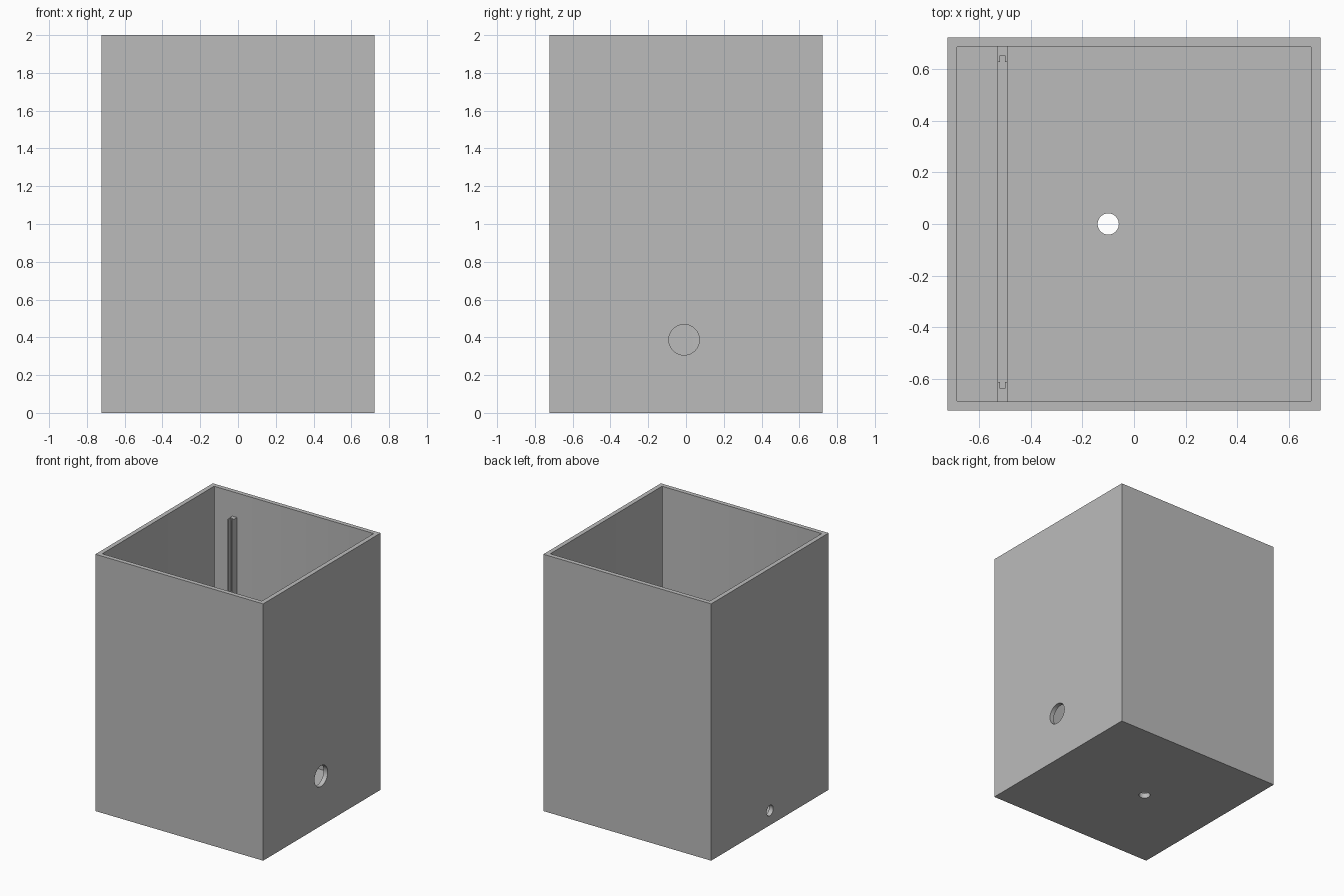
import bpy
import bmesh
from math import pi
from mathutils import Matrix, Vector

if "Cube" in bpy.data.objects:
    bpy.data.objects.remove(bpy.data.objects["Cube"], do_unlink=True)

OUTER, INNER, HEIGHT, FLOOR = 0.723, 0.688, 2.0, 0.04
RAIL_X, RAIL_HALF, RAIL_TOP = -0.51, 0.02, 1.81

grey = bpy.data.materials.new("plain grey")
grey.use_nodes = True
grey.diffuse_color = (0.5, 0.5, 0.5, 1)
grey.node_tree.nodes["Principled BSDF"].inputs["Base Color"].default_value = (0.5, 0.5, 0.5, 1)


def add_object(name, bm):
    bmesh.ops.recalc_face_normals(bm, faces=bm.faces)
    mesh = bpy.data.meshes.new(name)
    bm.to_mesh(mesh)
    bm.free()
    mesh.materials.append(grey)
    obj = bpy.data.objects.new(name, mesh)
    bpy.context.collection.objects.link(obj)
    return obj


def box(name, low, high, corner=0):
    low, high = Vector(low), Vector(high)
    bm = bmesh.new()
    size = Matrix.Diagonal((*(high - low), 1))
    bmesh.ops.create_cube(bm, size=1, matrix=Matrix.Translation((low + high) / 2) @ size)
    if corner:
        upright = [e for e in bm.edges if abs(e.verts[0].co.z - e.verts[1].co.z) > 0.1]
        bmesh.ops.bevel(bm, geom=upright, offset=corner, segments=3, profile=0.5, affect='EDGES')
    return add_object(name, bm)


def drill(name, centre, radius, sideways):
    bm = bmesh.new()
    turn = Matrix.Rotation(pi / 2 if sideways else 0, 4, 'Y')
    bmesh.ops.create_cone(bm, cap_ends=True, segments=48, radius1=radius, radius2=radius,
                          depth=0.2, matrix=Matrix.Translation(centre) @ turn)
    return add_object(name, bm)


def rail(name, side, tip):
    # Upright rail with a slot along its inner edge
    wall, slot = INNER + 0.01, tip + 0.026
    half = [(RAIL_HALF, wall), (RAIL_HALF, tip), (0.01, tip), (0.01, slot)]
    outline = half + [(-x, y) for x, y in reversed(half)]
    bm = bmesh.new()
    face = bm.faces.new([bm.verts.new((RAIL_X + x, side * y, FLOOR - 0.01)) for x, y in outline])
    result = bmesh.ops.extrude_face_region(bm, geom=[face])
    top = [v for v in result["geom"] if isinstance(v, bmesh.types.BMVert)]
    bmesh.ops.translate(bm, verts=top, vec=(0, 0, RAIL_TOP - FLOOR + 0.01))
    return add_object(name, bm)


# Open-topped box with its cavity and three round holes
shell = box("open_box", (-OUTER, -OUTER, 0), (OUTER, OUTER, HEIGHT))
cutters = [
    box("cavity_cutter", (-INNER, -INNER, FLOOR), (INNER, INNER, HEIGHT + 0.1), 0.006),
    drill("left_hole_cutter", (OUTER, -0.01, 0.387), 0.081, True),
    drill("right_hole_cutter", (-OUTER, 0, 0.115), 0.041, True),
    drill("floor_hole_cutter", (-0.1, 0, 0), 0.041, False),
]
bpy.context.view_layer.objects.active = shell
shell.select_set(True)
for cutter in cutters:
    cut = shell.modifiers.new(cutter.name, 'BOOLEAN')
    cut.operation, cut.solver, cut.object = 'DIFFERENCE', 'EXACT', cutter
    bpy.ops.object.modifier_apply(modifier=cut.name)
    bpy.data.objects.remove(cutter, do_unlink=True)
bpy.ops.object.shade_smooth_by_angle()

# Slotted rails on the front and back walls, joined by a low sill
rail("back_rail", 1, 0.628)
rail("front_rail", -1, 0.612)
box("floor_sill", (RAIL_X - RAIL_HALF, -INNER - 0.01, FLOOR - 0.01),
    (RAIL_X + RAIL_HALF, INNER + 0.01, 0.1))
